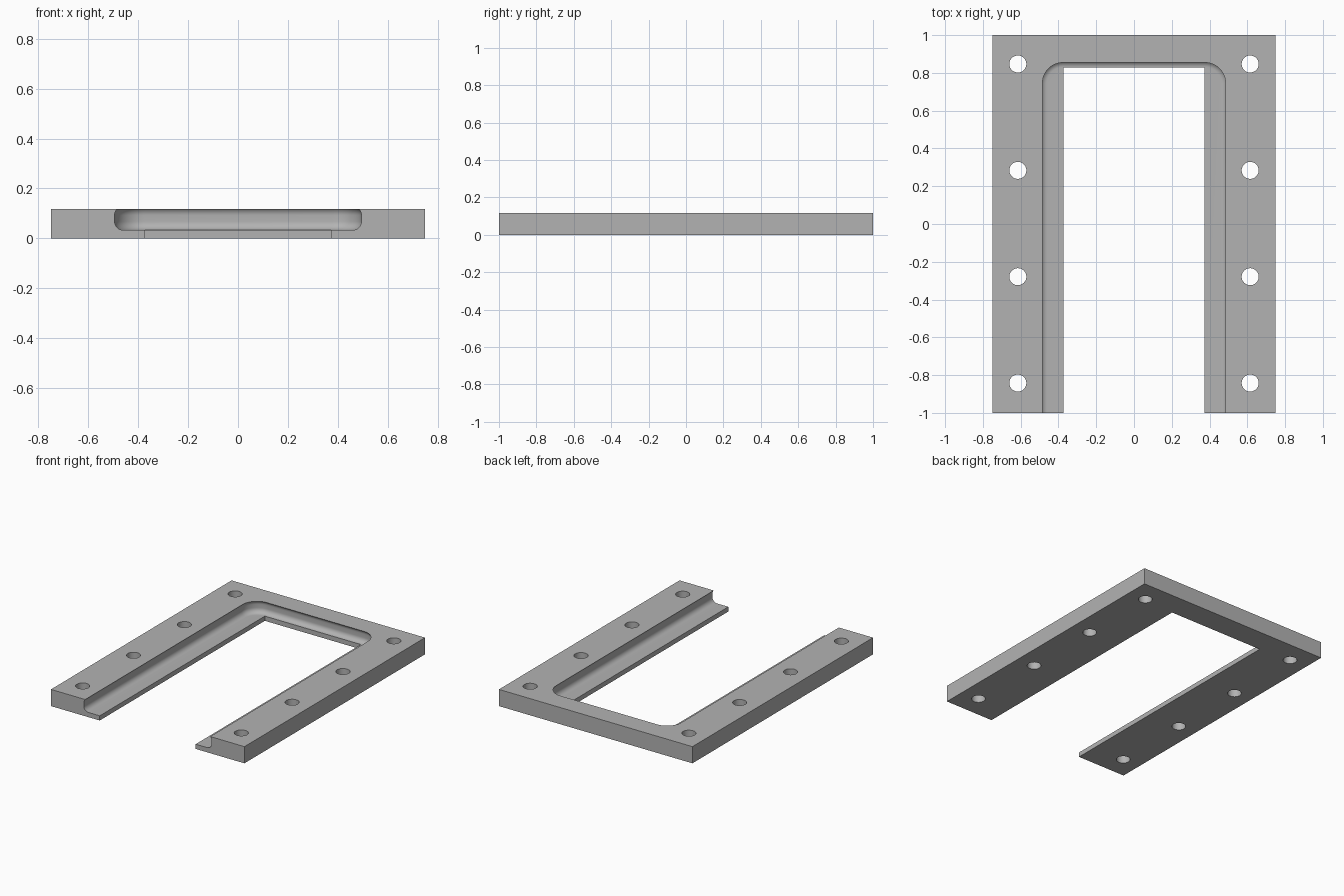
import bpy, bmesh
from math import sin, cos, pi, radians, sqrt

if "Cube" in bpy.data.objects:
    bpy.data.objects.remove(bpy.data.objects["Cube"])

THICK, LIP = 0.117, 0.033          # plate thickness, ledge thickness
WALL_X, WALL_Y = 0.495, 0.865      # deepest reach of the channel
CORNER, FILLET = 0.12, 0.035       # plan corner and wall rounding radii
ARC = 10                           # steps per quarter turn

grey = bpy.data.materials.new("plain grey")
grey.use_nodes = True
grey.diffuse_color = (0.45, 0.45, 0.45, 1)
grey.node_tree.nodes["Principled BSDF"].inputs["Base Color"].default_value = grey.diffuse_color


def loft(name, rings):
    """Solid skinned through stacked rings of points, with flat end caps."""
    bm = bmesh.new()
    loops = [[bm.verts.new(p) for p in ring] for ring in rings]
    for low, high in zip(loops, loops[1:]):
        for i in range(len(low)):
            j = (i + 1) % len(low)
            bm.faces.new((low[i], low[j], high[j], high[i])).smooth = len(low) > 4
    bm.faces.new(loops[0][::-1])
    bm.faces.new(loops[-1])
    bmesh.ops.recalc_face_normals(bm, faces=bm.faces)
    mesh = bpy.data.meshes.new(name)
    bm.to_mesh(mesh)
    bm.free()
    mesh.materials.append(grey)
    obj = bpy.data.objects.new(name, mesh)
    bpy.context.collection.objects.link(obj)
    return obj


def box(name, x, y0, y1, z0, z1):
    return loft(name, [[(-x, y0, z), (x, y0, z), (x, y1, z), (-x, y1, z)] for z in (z0, z1)])


def channel_ring(inset, z):
    """U-shaped outline with rounded back corners, open past the front."""
    x, y, r = WALL_X - inset, WALL_Y - inset, CORNER - inset
    right = [(x - r + r * cos(a), y - r + r * sin(a), z)
             for a in (pi / 2 * i / ARC for i in range(ARC + 1))]
    left = [(-px, py, pz) for px, py, pz in reversed(right)]
    return [(x, -1.1, z)] + right + left + [(-x, -1.1, z)]


# Rounded channel: fillet at the ledge, upright wall, overhanging rim
rings = []
for i in range(ARC + 1):
    a = pi / 2 * i / ARC
    rings.append(channel_ring(FILLET * (1 - sin(a)), LIP + FILLET * (1 - cos(a))))
rim = radians(45)
centre = THICK - FILLET * sin(rim)
for i in range(6):
    a = rim * i / 5
    rings.append(channel_ring(FILLET * (1 - cos(a)), centre + FILLET * sin(a)))
rings.append(channel_ring(FILLET * (1 - cos(rim)), THICK + 0.05))

plate = box("mounting_frame", 0.75, -1, 1, 0, THICK)
cutters = [loft("channel_cutter", rings),
           box("opening_cutter", 0.372, -1.2, 0.829, -0.1, 0.3)]

# Four screw holes along each arm
for side in (-1, 1):
    for n in range(4):
        y = -0.842 + 0.563 * n
        cutters.append(loft("hole_cutter", [
            [(side * 0.615 + 0.045 * cos(2 * pi * k / 48), y + 0.045 * sin(2 * pi * k / 48), z)
             for k in range(48)] for z in (-0.1, 0.3)]))

# Cut everything out of the plate
bpy.context.view_layer.objects.active = plate
for cutter in cutters:
    cutter.hide_render = True
    mod = plate.modifiers.new("cut", "BOOLEAN")
    mod.operation, mod.solver, mod.object = "DIFFERENCE", "EXACT", cutter
    bpy.ops.object.modifier_apply(modifier=mod.name)
    bpy.data.objects.remove(cutter)
plate.data.set_sharp_from_angle(angle=radians(30))
